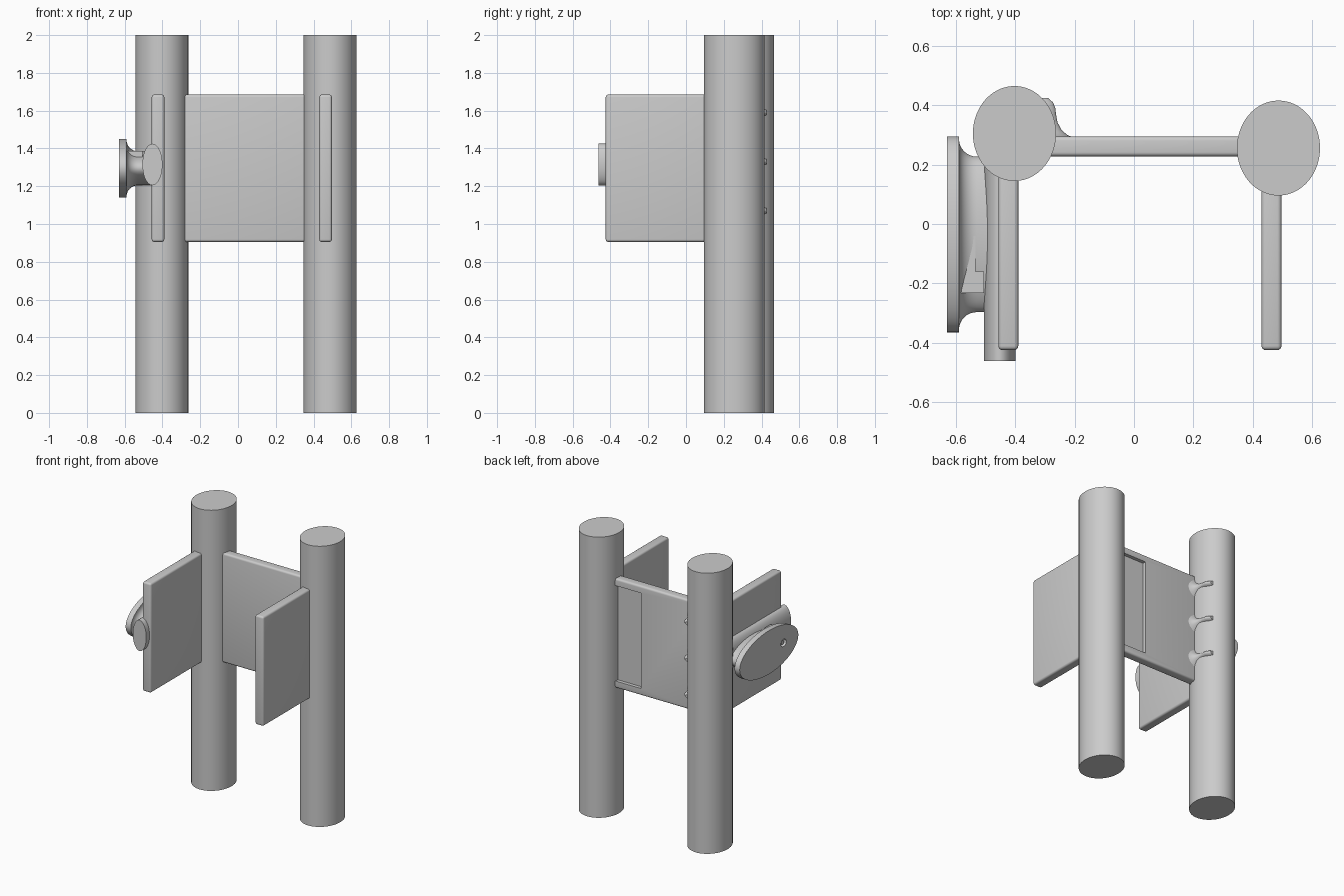
import bpy, bmesh, math
from mathutils import Vector

if "Cube" in bpy.data.objects:
    bpy.data.objects.remove(bpy.data.objects["Cube"])

grey = bpy.data.materials.new("plain_grey")
grey.diffuse_color = (0.6, 0.6, 0.6, 1)
grey.use_nodes = True
grey.node_tree.nodes["Principled BSDF"].inputs["Base Color"].default_value = grey.diffuse_color


def finish(name, bm, smooth=True):
    bmesh.ops.recalc_face_normals(bm, faces=bm.faces)
    me = bpy.data.meshes.new(name)
    bm.to_mesh(me)
    bm.free()
    me.materials.append(grey)
    if smooth:
        me.shade_smooth()
        me.set_sharp_from_angle(angle=math.radians(32))
    ob = bpy.data.objects.new(name, me)
    bpy.context.collection.objects.link(ob)
    return ob


def box(name, x, y, z, bevel=0.0):
    """Box from min/max ranges, with rounded edges if asked."""
    bm = bmesh.new()
    bmesh.ops.create_cube(bm, size=1)
    for v in bm.verts:
        v.co = [r[0] if c < 0 else r[1] for c, r in zip(v.co, (x, y, z))]
    if bevel:
        bmesh.ops.bevel(bm, geom=bm.edges[:], offset=bevel, segments=4,
                        profile=0.5, affect='EDGES')
    return finish(name, bm, bool(bevel))


def loft(name, centre, axis, rings, seg=64, smooth=True):
    """Stack of ellipses (radius a, radius b, height) along an axis."""
    bm = bmesh.new()
    loops = []
    for a, b, h in rings:
        loop = []
        for i in range(seg):
            t = 2 * math.pi * i / seg
            p, q = a * math.cos(t), b * math.sin(t)
            co = {'X': (h, p, q), 'Y': (p, h, q), 'Z': (p, q, h)}[axis]
            loop.append(bm.verts.new(Vector(co) + Vector(centre)))
        loops.append(loop)
    for l0, l1 in zip(loops, loops[1:]):
        for i in range(seg):
            j = (i + 1) % seg
            bm.faces.new((l0[i], l0[j], l1[j], l1[i]))
    bm.faces.new(loops[0])
    bm.faces.new(loops[-1])
    return finish(name, bm, smooth)


def cut(ob, cutter):
    cutter.hide_render = True
    cutter.hide_viewport = True
    m = ob.modifiers.new("cut", 'BOOLEAN')
    m.operation = 'DIFFERENCE'
    m.solver = 'EXACT'
    m.object = cutter


Z = (0.905, 1.685)

# Two tall posts
for name, x, y in (("left_post", -0.403, 0.305), ("right_post", 0.487, 0.256)):
    loft(name, (x, y, 0), 'Z', [(0.14, 0.16, 0), (0.14, 0.16, 2)], 96)

# Rear panel with a shallow recess beside the right post
panel = box("rear_panel", (-0.36, 0.42), (0.228, 0.295), Z, 0.014)
cut(panel, box("recess_cutter", (0.15, 0.405), (0.27, 0.35), (0.955, 1.635)))

# Side wings reaching forward from the posts
box("left_wing", (-0.457, -0.39), (-0.425, 0.25), Z, 0.014)
box("right_wing", (0.43, 0.497), (-0.425, 0.2), Z, 0.014)

# Flared lugs tying the panel to the left post
lug = [(0.13, 0.09, 0.29), (0.105, 0.062, 0.3), (0.085, 0.042, 0.318),
       (0.072, 0.03, 0.343), (0.067, 0.026, 0.37), (0.065, 0.025, 0.39),
       (0.057, 0.022, 0.41), (0.04, 0.016, 0.425)]
for i in range(3):
    loft(f"lug_{i + 1}", (-0.33, 0, 1.07 + 0.26 * i), 'Y', lug, 48)

# Bar along the outside of the left wing
loft("side_bar", (-0.453, 0, 1.315), 'Y',
     [(0.053, 0.11, -0.462), (0.053, 0.11, 0.25)])

# Oval knob: flat plate, then a concave neck into the bar
rings = [(0.33, 0.155, -0.63), (0.33, 0.155, -0.59)]
for k in range(9):
    t = math.pi / 2 * k / 8
    f = 0.06 * (1 - math.sin(t))
    rings.append((0.262 + f, 0.09 + f, -0.53 - 0.06 * math.cos(t)))
rings.append((0.262, 0.09, -0.455))
knob = loft("oval_knob", (0, -0.035, 1.295), 'X', rings, 96)
cut(knob, loft("hole_cutter", (0, -0.2, 1.3), 'X',
               [(0.03, 0.026, -0.66), (0.03, 0.026, -0.605)], 32, False))
loft("hole_pin", (0, -0.2, 1.3), 'X',
     [(0.015, 0.013, -0.622), (0.015, 0.013, -0.6)], 24)

# Stepped latch block on top of the neck
box("latch_long", (-0.605, -0.535), (-0.232, -0.04), (1.32, 1.386))
box("latch_step", (-0.54, -0.505), (-0.232, -0.16), (1.32, 1.386))
